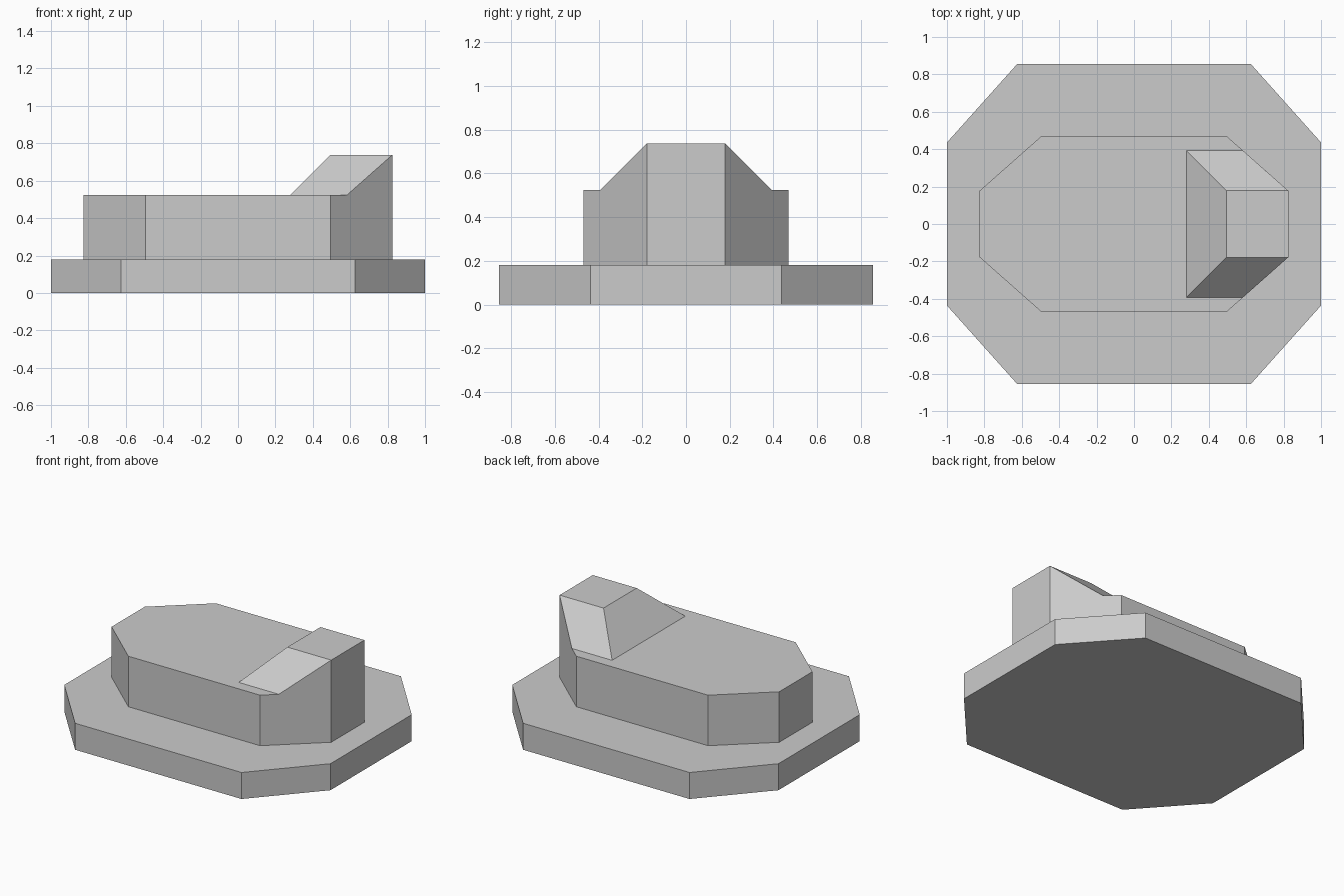
import bpy
import bmesh

cube = bpy.data.objects.get("Cube")
if cube:
    bpy.data.objects.remove(cube, do_unlink=True)

grey = bpy.data.materials.new("plain_grey")
grey.use_nodes = True
colour = (0.6, 0.6, 0.6, 1)
grey.diffuse_color = colour
grey.node_tree.nodes["Principled BSDF"].inputs["Base Color"].default_value = colour


def convex_part(name, points):
    """Flat-faced convex solid around the given points."""
    bm = bmesh.new()
    for p in points:
        bm.verts.new(p)
    bmesh.ops.convex_hull(bm, input=bm.verts)
    bmesh.ops.dissolve_limit(bm, angle_limit=0.02, verts=bm.verts, edges=bm.edges)
    bmesh.ops.recalc_face_normals(bm, faces=bm.faces)
    mesh = bpy.data.meshes.new(name)
    bm.to_mesh(mesh)
    bm.free()
    mesh.materials.append(grey)
    obj = bpy.data.objects.new(name, mesh)
    bpy.context.collection.objects.link(obj)
    return obj


def octagon_tier(name, outer, inner, bottom, top):
    """Rectangle with cut corners, extruded upwards."""
    corners = [(outer[0], inner[1]), (inner[0], outer[1])]
    convex_part(name, [(sx * x, sy * y, z) for x, y in corners
                       for sx in (-1, 1) for sy in (-1, 1) for z in (bottom, top)])


BASE_TOP, BODY_TOP, RIDGE_TOP = 0.18, 0.523, 0.738

# Wide base and narrower body
octagon_tier("base_slab", (1.0, 0.855), (0.625, 0.436), 0, BASE_TOP)
octagon_tier("upper_body", (0.825, 0.47), (0.495, 0.178), BASE_TOP, BODY_TOP)

# Sloped block at one end, flush with the body's cut corners
half = [(0.28, 0.393, BODY_TOP), (0.582, 0.393, BODY_TOP), (0.825, 0.178, BODY_TOP),
        (0.825, 0.178, RIDGE_TOP), (0.495, 0.178, RIDGE_TOP)]
convex_part("sloped_block", [(x, s * y, z) for x, y, z in half for s in (-1, 1)])
